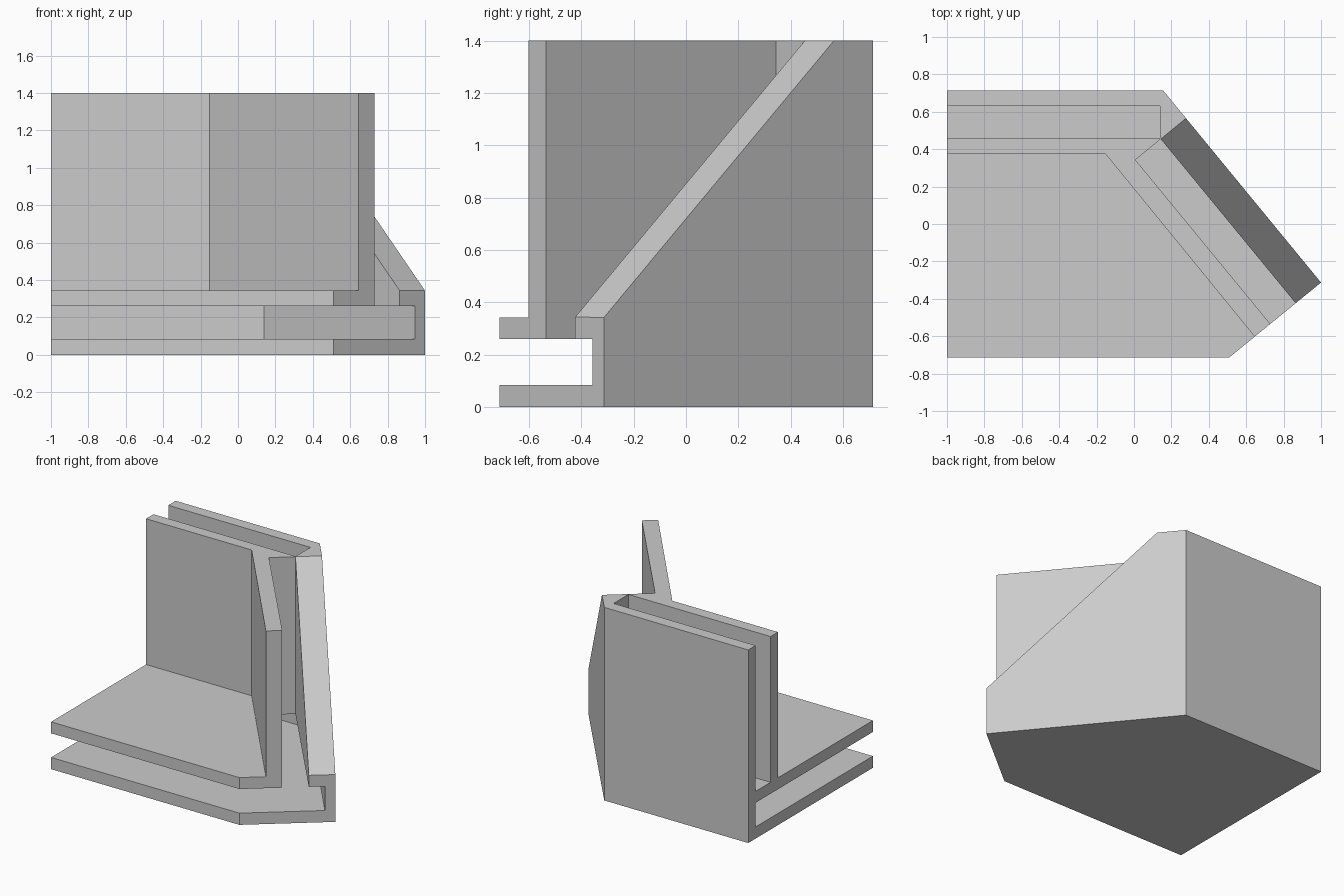
import bpy
import bmesh
from mathutils import Vector

if "Cube" in bpy.data.objects:
    bpy.data.objects.remove(bpy.data.objects["Cube"], do_unlink=True)

grey = bpy.data.materials.new("plain grey")
grey.use_nodes = True
colour = (0.6, 0.6, 0.6, 1)
grey.diffuse_color = colour
grey.node_tree.nodes["Principled BSDF"].inputs["Base Color"].default_value = colour

HEIGHT = 1.4
BASE_TOP, SHELF_BOTTOM, SHELF_TOP = 0.085, 0.26, 0.343
ABOVE = HEIGHT + 0.2
corner = Vector((1.0, -0.313, 0))               # front end of the slanted wall
along = Vector((-0.845, 1.028, 0)).normalized()  # runs back along that wall
out = Vector((along.y, -along.x, 0))             # points away from that wall


def slant(s, offset):
    """Plan point s along the slanted wall, offset outward from its face."""
    return corner + along * s + out * offset


def prism(name, points, sweep):
    bm = bmesh.new()
    face = bm.faces.new([bm.verts.new(p) for p in points])
    moved = bmesh.ops.extrude_face_region(bm, geom=[face])["geom"]
    bmesh.ops.translate(bm, vec=sweep, verts=[v for v in moved if isinstance(v, bmesh.types.BMVert)])
    bmesh.ops.recalc_face_normals(bm, faces=bm.faces)
    mesh = bpy.data.meshes.new(name)
    bm.to_mesh(mesh)
    bm.free()
    mesh.materials.append(grey)
    obj = bpy.data.objects.new(name, mesh)
    bpy.context.collection.objects.link(obj)
    return obj


def upright(name, plan, low, high):
    return prism(name, [(p[0], p[1], low) for p in plan], Vector((0, 0, high - low)))


# Solid body with a chamfered front corner and a slanted side
body = upright("corner_bracket", [(-1, -0.713), (0.51, -0.713), corner, (0.155, 0.715), (-1, 0.715)], 0, HEIGHT)

# Horizontal slot between base and shelf
cutters = [upright("horizontal_slot", [(-1.2, -1), slant(-0.7, -0.071), (0.14, 0.63), (-1.2, 0.63)],
                   BASE_TOP, SHELF_BOTTOM)]

# Open space over the shelf, in front of the inner wall
cutters.append(upright("shelf_space", [(-1.2, -1), slant(-0.7, -0.46), (-0.153, 0.375), (-1.2, 0.375)],
                       SHELF_TOP, ABOVE))

# Vertical slot in front of the back wall
cutters.append(upright("back_slot", [(-1.2, 0.46), (0.14, 0.46), (0.14, 0.63), (-1.2, 0.63)],
                       SHELF_TOP, ABOVE))

# Vertical slot inside the slanted wall, open into the horizontal slot
end = 1.137
cutters.append(upright("slanted_slot", [slant(-0.3, -0.35), slant(-0.3, -0.175),
                                       slant(end, -0.175), slant(end, -0.35)], 0.2, ABOVE))

# Sloping top of the slanted wall
rise = (HEIGHT - SHELF_TOP) / end
extra = 0.1
low, high = SHELF_TOP - rise * extra, HEIGHT + rise * extra
profile = [(-extra, low), (end + extra, high), (-extra, high)]
cutters.append(prism("wall_slope", [slant(s, -0.22) + Vector((0, 0, z)) for s, z in profile], out * 0.4))

for cutter in cutters:
    cut = body.modifiers.new(cutter.name, "BOOLEAN")
    cut.operation = "DIFFERENCE"
    cut.solver = "EXACT"
    cut.object = cutter

# Bake the cuts, then discard the cutters
bpy.context.view_layer.update()
graph = bpy.context.evaluated_depsgraph_get()
finished = bpy.data.meshes.new_from_object(body.evaluated_get(graph))
body.modifiers.clear()
body.data = finished
for cutter in cutters:
    bpy.data.objects.remove(cutter, do_unlink=True)
